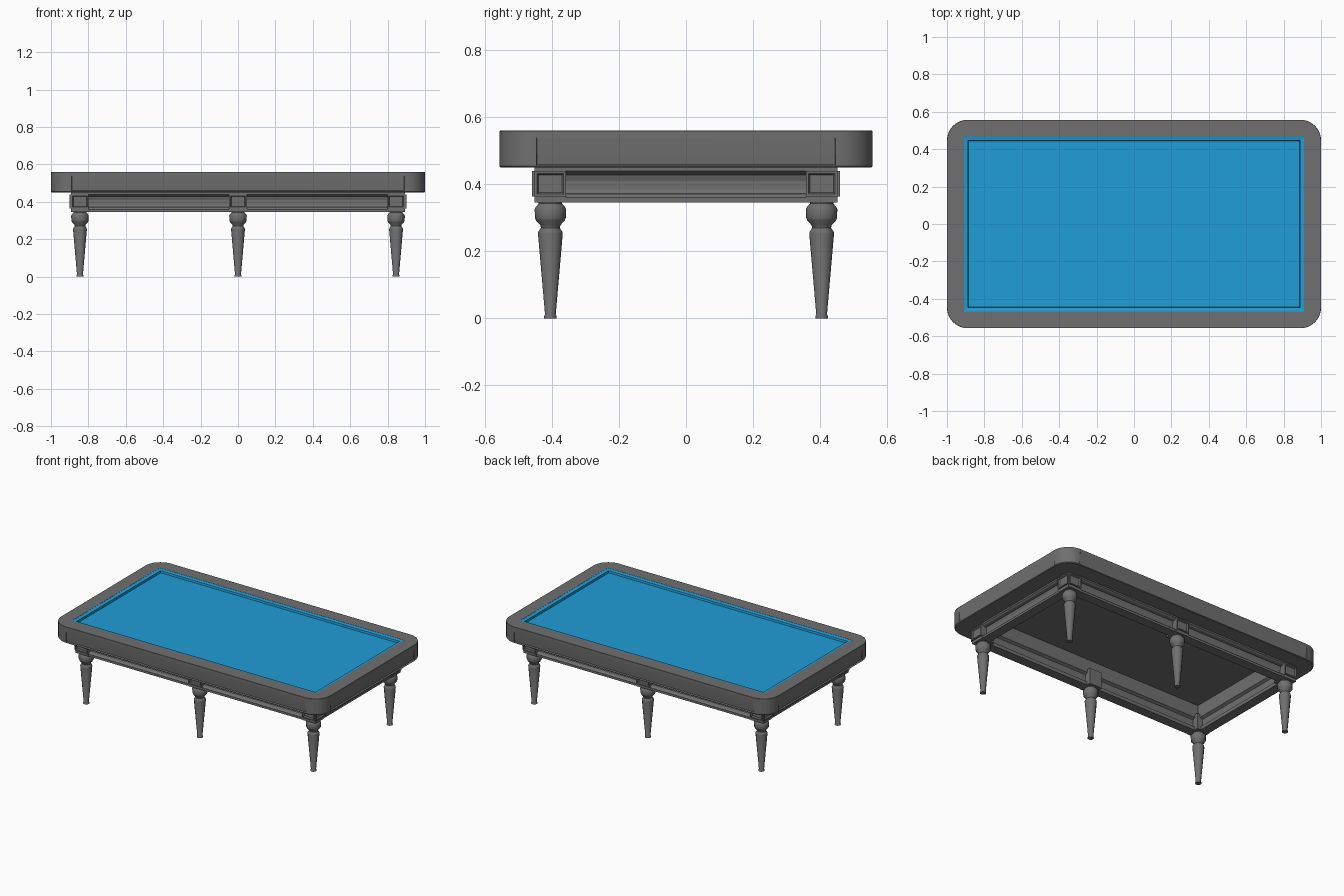
import bpy, bmesh, math
from mathutils import Vector

if "Cube" in bpy.data.objects:
    bpy.data.objects.remove(bpy.data.objects["Cube"])


def material(name, rgb):
    m = bpy.data.materials.new(name)
    m.diffuse_color = (*rgb, 1)
    m.use_nodes = True
    m.node_tree.nodes["Principled BSDF"].inputs["Base Color"].default_value = m.diffuse_color
    return m


GREY = material("dark grey", (0.16, 0.16, 0.16))
BLUE = material("blue cloth", (0.014, 0.34, 0.68))


def finish(name, bm, mat, smooth=False):
    bmesh.ops.remove_doubles(bm, verts=bm.verts, dist=1e-5)
    bmesh.ops.recalc_face_normals(bm, faces=bm.faces)
    me = bpy.data.meshes.new(name)
    bm.to_mesh(me)
    bm.free()
    me.materials.append(mat)
    ob = bpy.data.objects.new(name, me)
    bpy.context.collection.objects.link(ob)
    if smooth:
        bpy.ops.object.select_all(action='DESELECT')
        ob.select_set(True)
        bpy.context.view_layer.objects.active = ob
        bpy.ops.object.shade_smooth_by_angle(angle=math.radians(35))
    return ob


def rounded_loop(hx, hy, r, n=10):
    pts = []
    for k, (sx, sy) in enumerate([(1, 1), (-1, 1), (-1, -1), (1, -1)]):
        for i in range(n + 1):
            a = (k + i / n) * math.pi / 2
            pts.append((sx * (hx - r) + r * math.cos(a), sy * (hy - r) + r * math.sin(a)))
    return pts


def loft(levels, n=10, closed=True):
    """Ring through (half x, half y, corner radius, z) levels."""
    bm = bmesh.new()
    rings = [[bm.verts.new((x, y, z)) for x, y in rounded_loop(hx, hy, r, n)]
             for hx, hy, r, z in levels]
    for j in range(len(rings) if closed else len(rings) - 1):
        a, b = rings[j], rings[(j + 1) % len(rings)]
        for i in range(len(a)):
            k = (i + 1) % len(a)
            bm.faces.new((a[i], a[k], b[k], b[i]))
    # collapse the corner points of square levels
    bmesh.ops.remove_doubles(bm, verts=bm.verts, dist=1e-5)
    bmesh.ops.recalc_face_normals(bm, faces=bm.faces)
    return bm


def frame(levels):
    """Square ring from (outward offset, z) points around the apron line."""
    return loft([(0.845 + o, 0.405 + o, 0, z) for o, z in levels], 1)


def box(lo, hi):
    bm = bmesh.new()
    bmesh.ops.create_cube(bm, size=1)
    for v in bm.verts:
        v.co = Vector([(l + h) / 2 + c * (h - l) for l, h, c in zip(lo, hi, v.co)])
    return bm


# top rim with rounded corners; the four straight rails lean inward below the top edge
bm = loft([(0.82, 0.38, 0, 0.52), (0.82, 0.38, 0, 0.45), (0.996, 0.553, 0.11, 0.45),
           (1.0, 0.557, 0.11, 0.455), (1.0, 0.557, 0.11, 0.54), (1.0, 0.557, 0.11, 0.559),
           (0.999, 0.556, 0.11, 0.56), (0.91, 0.467, 0, 0.56), (0.91, 0.467, 0, 0.545)], closed=False)
bm.normal_update()
rails = [f for f in bm.faces
         if f.calc_area() > 0.05 and abs(f.normal.z) < 0.1
         and 0.49 < f.calc_center_median().z < 0.51
         and abs(f.calc_center_median().x) + abs(f.calc_center_median().y) > 0.55
         and not (abs(f.calc_center_median().x) < 0.9 and abs(f.calc_center_median().y) < 0.5)]
for f in rails:
    n = f.normal.copy()
    if n.dot(f.calc_center_median()) < 0:
        n.negate()
    bmesh.ops.inset_individual(bm, faces=[f], thickness=0.002, depth=0)
    for v in f.verts:
        if v.co.z < 0.5:
            v.co -= n * 0.008
            v.co.z += 0.003
finish("top_rim", bm, GREY, True)

# cloth cushions and playing bed
finish("cushions", loft([(0.91, 0.467, 0, 0.559), (0.90, 0.458, 0, 0.557), (0.888, 0.447, 0, 0.555),
                         (0.886, 0.445, 0, 0.541)], 1, False), BLUE)


def sheet(name, hx, hy, z, mat, up):
    bm = bmesh.new()
    pts = [(-hx, -hy, z), (hx, -hy, z), (hx, hy, z), (-hx, hy, z)]
    bm.faces.new([bm.verts.new(p) for p in (pts if up else pts[::-1])])
    me = bpy.data.meshes.new(name)
    bm.to_mesh(me)
    bm.free()
    me.materials.append(mat)
    bpy.context.collection.objects.link(bpy.data.objects.new(name, me))


sheet("cloth_bed", 0.89, 0.449, 0.541, BLUE, True)
sheet("bed_underside", 0.82, 0.38, 0.52, GREY, False)

# moulded apron
finish("apron", frame([(0.046, 0.452), (0.046, 0.440), (0.036, 0.432), (0.018, 0.428), (0.012, 0.41),
                       (0.012, 0.385), (0.020, 0.372), (0.036, 0.368), (0.044, 0.360), (0.044, 0.345),
                       (-0.020, 0.345), (-0.020, 0.368), (-0.008, 0.375), (-0.008, 0.42),
                       (-0.025, 0.43), (-0.025, 0.452)]), GREY)

# leg profile: (radius, z)
PROFILE = [(0, 0), (0.019, 0), (0.019, 0.006), (0.016, 0.012), (0.037, 0.252), (0.036, 0.258),
           (0.028, 0.270), (0.030, 0.278), (0.043, 0.292), (0.046, 0.300), (0.047, 0.326),
           (0.043, 0.333), (0.035, 0.342), (0.035, 0.346)]


def leg(name, x, y, sides=12):
    bm = bmesh.new()
    rings = [[bm.verts.new((x + r * math.cos(2 * math.pi * i / sides),
                            y + r * math.sin(2 * math.pi * i / sides), z)) for i in range(sides)]
             for r, z in PROFILE]
    for a, b in zip(rings, rings[1:]):
        for i in range(sides):
            k = (i + 1) % sides
            bm.faces.new((a[i], a[k], b[k], b[i]))
    finish(name, bm, GREY, True)


def framed_plate(name, centre, direction):
    """Raised square frame with a sunken middle, facing outward."""
    d = Vector(direction)
    half = Vector([0.010 if abs(c) > 0.5 else 0.047 for c in d])
    half.z = 0.038
    c = Vector(centre)
    bm = box(c - half, c + half)
    bm.normal_update()
    outer = [f for f in bm.faces if f.normal.dot(d) > 0.9]
    bmesh.ops.inset_individual(bm, faces=outer, thickness=0.011, depth=0)
    bmesh.ops.inset_individual(bm, faces=outer, thickness=0.007, depth=-0.009)
    finish(name, bm, GREY)


# six legs with their corner and middle posts
for sy, side in ((-1, "front"), (1, "back")):
    for sx, place in ((-1, "left"), (0, "middle"), (1, "right")):
        x, y = sx * 0.845, sy * 0.405
        tag = f"{side}_{place}"
        leg(tag + "_leg", x, y)
        finish(tag + "_post", box((x - 0.047, y - 0.047, 0.345), (x + 0.047, y + 0.047, 0.451)), GREY)
        framed_plate(tag + "_post_panel", (x, y + sy * 0.045, 0.402), (0, sy, 0))
        if sx:
            framed_plate(tag + "_post_end_panel", (x + sx * 0.045, y, 0.402), (sx, 0, 0))
